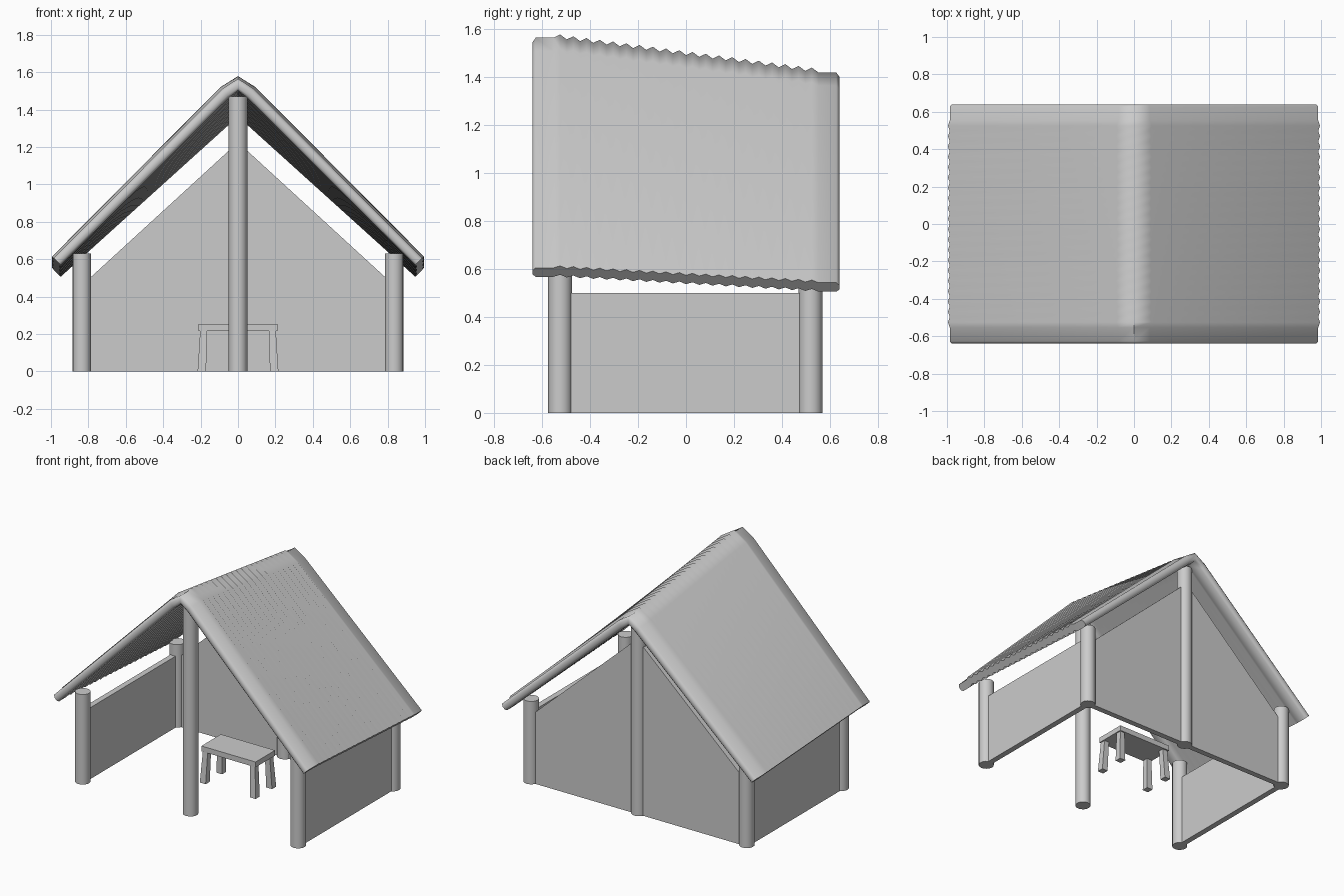
import bpy, bmesh, math
from mathutils import Vector

if "Cube" in bpy.data.objects:
    bpy.data.objects.remove(bpy.data.objects["Cube"])


def make(name, verts, faces, smooth=None):
    me = bpy.data.meshes.new(name)
    me.from_pydata(verts, [], faces)
    bm = bmesh.new()
    bm.from_mesh(me)
    bmesh.ops.recalc_face_normals(bm, faces=bm.faces)
    bm.to_mesh(me)
    bm.free()
    ob = bpy.data.objects.new(name, me)
    bpy.context.collection.objects.link(ob)
    if smooth:
        bpy.ops.object.select_all(action='DESELECT')
        bpy.context.view_layer.objects.active = ob
        ob.select_set(True)
        bpy.ops.object.shade_smooth_by_angle(angle=math.radians(smooth))
    return ob


def box(name, x, y, z):
    v = [(a, b, c) for a in x for b in y for c in z]
    return make(name, v, [(0, 1, 3, 2), (4, 5, 7, 6), (0, 1, 5, 4),
                          (2, 3, 7, 6), (0, 2, 6, 4), (1, 3, 7, 5)])


def post(name, x, y, h, r=0.05):
    bpy.ops.mesh.primitive_cylinder_add(vertices=16, radius=r, depth=h, location=(x, y, h / 2))
    bpy.context.object.name = name
    bpy.ops.object.shade_smooth_by_angle(angle=math.radians(35))


# Posts: front row is taller than the back row
FY, BY = -0.525, 0.52
for row, y, corner, middle in (("front", FY, 0.63, 1.47), ("back", BY, 0.58, 1.34)):
    post(row + "_left_post", -0.835, y, corner)
    post(row + "_right_post", 0.835, y, corner)
    post(row + "_centre_post", 0, y, middle)

# Side walls and gabled back wall
T = 0.02
for side, s in (("left", -1), ("right", 1)):
    box(side + "_wall", (s * 0.835 - T, s * 0.835 + T), (FY, BY), (0, 0.5))
gable = [(-0.835, 0), (0.835, 0), (0.835, 0.46), (0, 1.225), (-0.835, 0.46)]
n = len(gable)
make("back_wall", [(x, y, z) for y in (BY - T, BY + T) for x, z in gable],
     [tuple(range(n)), tuple(range(n, 2 * n))]
     + [(i, (i + 1) % n, n + (i + 1) % n, n + i) for i in range(n)])

# Roof: a corrugated slab section in (y, lift, bottom?) swept over the ridge
PEAKS = 20
top = [(-0.64, -0.015), (-0.627, 0), (-0.553, 0)]
for i in range(PEAKS):
    y = -0.525 + 1.05 * i / (PEAKS - 1)
    top.append((y, 0.014))
    if i < PEAKS - 1:
        top.append((y + 0.525 / (PEAKS - 1), 0))
top += [(0.553, 0), (0.627, 0), (0.64, -0.015)]
bottom = [(y, l - 0.053) for y, l in top]
bottom[0] = (-0.64, -0.04)
bottom[-1] = (0.64, -0.04)
section = top + bottom[::-1]


def roof_ring(x, z_front, z_back, nx, nz):
    ring = []
    for y, l in section:
        t = (min(max(y, -0.55), 0.55) + 0.55) / 1.1
        ring.append((x + nx * l, y, z_front + (z_back - z_front) * t + nz * l))
    return ring


stations = [(-0.985, 0.605, 0.543, -0.7, 0.7), (-0.085, 1.51, 1.365, -0.66, 0.9),
            (0, 1.565, 1.42, 0, 1.2),
            (0.085, 1.51, 1.365, 0.66, 0.9), (0.985, 0.605, 0.543, 0.7, 0.7)]
verts = [p for s in stations for p in roof_ring(*s)]
m, k = len(section), len(top)
faces = [(r * m + i, r * m + (i + 1) % m, (r + 1) * m + (i + 1) % m, (r + 1) * m + i)
         for r in range(len(stations) - 1) for i in range(m)]
for base in (0, (len(stations) - 1) * m):
    faces += [(base + i, base + i + 1, base + m - 2 - i, base + m - 1 - i) for i in range(k - 1)]
make("roof", verts, faces, smooth=58)

# Small table with splayed, flared legs
box("table_top", (-0.21, 0.21), (-0.105, 0.11), (0.217, 0.254))
for fb, sy in (("front", -1), ("back", 1)):
    for lr, sx in (("left", -1), ("right", 1)):
        leg = box(f"table_{fb}_{lr}_leg", (0.165, 0.202), (0.062, 0.1), (0, 0.22))
        for v in leg.data.vertices:
            if v.co.z < 0.1:
                v.co.x += 0.014 if v.co.x > 0.18 else 0.006
                v.co.y += 0.014 if v.co.y > 0.08 else 0.006
            v.co = Vector((v.co.x * sx, v.co.y * sy, v.co.z))
        if sx * sy < 0:
            leg.data.flip_normals()
